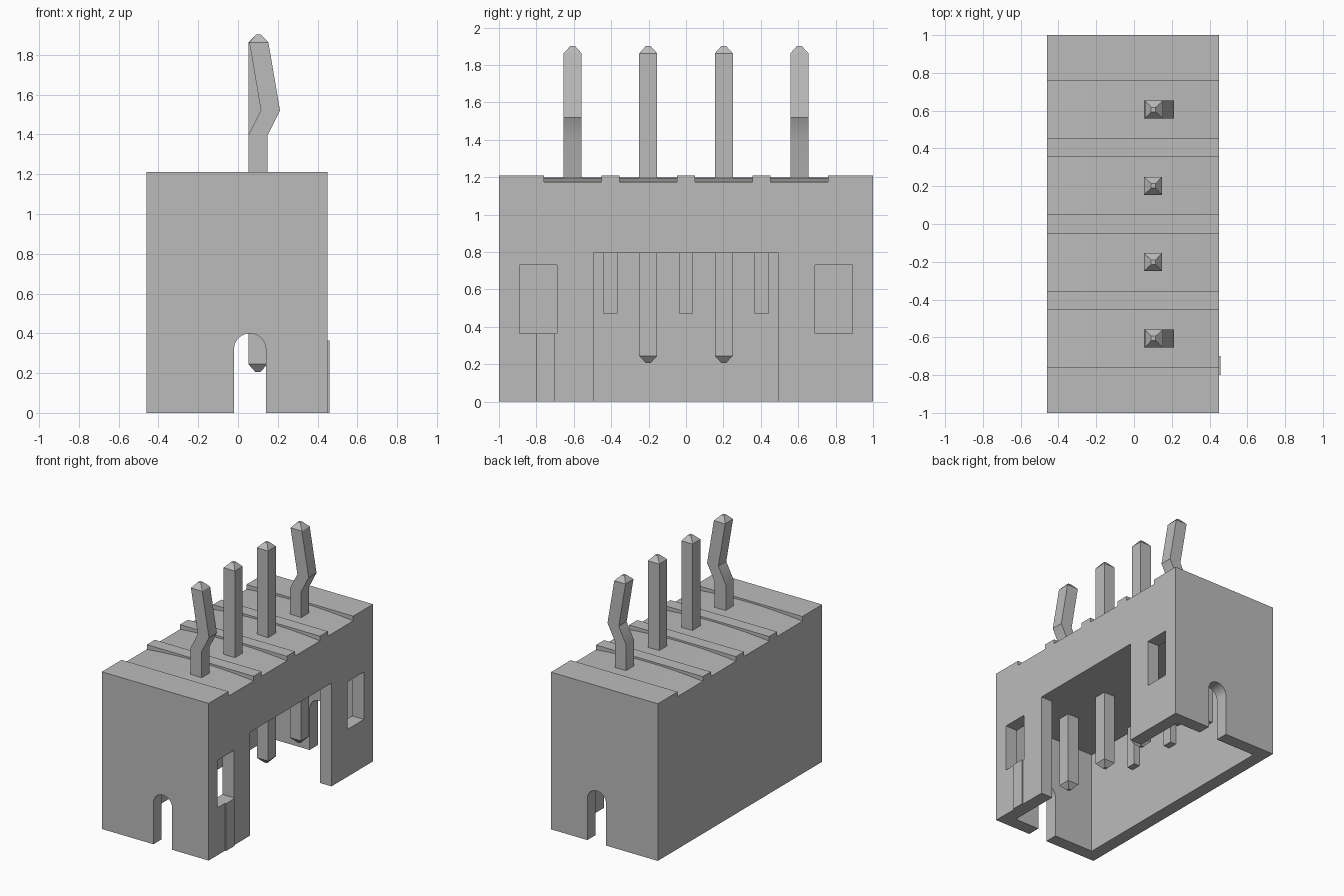
import bpy, bmesh, math

cube = bpy.data.objects.get("Cube")
if cube:
    bpy.data.objects.remove(cube, do_unlink=True)

grey = bpy.data.materials.new("plain grey")
grey.use_nodes = True
colour = (0.5, 0.5, 0.5, 1)
grey.diffuse_color = colour
grey.node_tree.nodes["Principled BSDF"].inputs["Base Color"].default_value = colour


def make_object(name, bm):
    bmesh.ops.recalc_face_normals(bm, faces=bm.faces)
    mesh = bpy.data.meshes.new(name)
    bm.to_mesh(mesh)
    bm.free()
    mesh.materials.append(grey)
    obj = bpy.data.objects.new(name, mesh)
    bpy.context.collection.objects.link(obj)
    return obj


def prism(name, profile, y0, y1):
    """Extrude an x-z outline along y."""
    bm = bmesh.new()
    face = bm.faces.new([bm.verts.new((x, y0, z)) for x, z in profile])
    moved = bmesh.ops.extrude_face_region(bm, geom=[face])["geom"]
    verts = [g for g in moved if isinstance(g, bmesh.types.BMVert)]
    bmesh.ops.translate(bm, verts=verts, vec=(0, y1 - y0, 0))
    return make_object(name, bm)


def box(name, x0, x1, y0, y1, z0, z1):
    return prism(name, [(x0, z0), (x1, z0), (x1, z1), (x0, z1)], y0, y1)


def select_only(obj):
    bpy.ops.object.select_all(action='DESELECT')
    obj.select_set(True)
    bpy.context.view_layer.objects.active = obj


def combine(target, tool, operation='DIFFERENCE'):
    tool.hide_render = True
    mod = target.modifiers.new("cut", 'BOOLEAN')
    mod.operation, mod.solver, mod.object = operation, 'EXACT', tool
    select_only(target)
    bpy.ops.object.modifier_apply(modifier=mod.name)
    bpy.data.objects.remove(tool, do_unlink=True)


def smooth(obj):
    select_only(obj)
    bpy.ops.object.shade_smooth_by_angle(angle=math.radians(30))


# Housing shell, open underneath
LEFT, RIGHT, TOP, CEILING, WALL = -0.46, 0.45, 1.21, 0.795, 0.1
housing = box("housing", LEFT, RIGHT, -1, 1, 0, TOP)
combine(housing, box("cavity", LEFT + WALL, RIGHT - WALL, -1 + WALL, 1 - WALL, -0.1, CEILING))

# Wide opening and two windows in the side wall
combine(housing, box("opening", 0.3, 0.6, -0.495, 0.495, -0.1, CEILING))
for y in (-0.79, 0.79):
    combine(housing, box("window", 0.3, 0.6, y - 0.1, y + 0.1, 0.365, 0.73))

# Round-topped slots through both end walls
arch = [(0.06 + 0.08 * math.cos(math.pi * i / 16), 0.32 + 0.08 * math.sin(math.pi * i / 16))
        for i in range(17)]
combine(housing, prism("end_slot", [(-0.02, -0.1), (0.14, -0.1)] + arch, -1.1, 1.1))

# Shallow grooves across the top with gently crowned floors
middle, half = (LEFT + RIGHT) / 2, (RIGHT - LEFT) / 2
crown = [(middle + half * t, 1.197 - 0.023 * t * t)
         for t in (i / 6 * 1.05 for i in range(-6, 7))]
for y in (-0.606, -0.202, 0.202, 0.606):
    combine(housing, prism("groove", crown + [(0.6, 1.4), (-0.6, 1.4)], y - 0.153, y + 0.153))
smooth(housing)

# Ribs on the inner wall and thin strip on the outer wall
for i, y in enumerate((-0.405, 0, 0.405)):
    box(f"inner_rib_{i + 1}", LEFT + WALL - 0.01, LEFT + WALL + 0.05,
        y - 0.038, y + 0.038, 0.47, CEILING + 0.01)
box("outer_strip", RIGHT - 0.005, RIGHT + 0.009, -0.8, -0.7, 0, 0.365)


def pin(name, y, bent):
    """Square pin lofted through (x centre, z, half width) rings."""
    rings = [(0.1, 0.205, 0.012), (0.1, 0.245, 0.048)]
    if bent:
        rings += [(0.1, 1.395, 0.048), (0.163, 1.52, 0.048)]
    rings += [(0.105 if bent else 0.1, 1.862, 0.048), (0.103, 1.902, 0.012)]
    bm = bmesh.new()
    loops = [[bm.verts.new((x + sx * r, y + sy * r, z))
              for sx, sy in ((-1, -1), (1, -1), (1, 1), (-1, 1))] for x, z, r in rings]
    for low, high in zip(loops, loops[1:]):
        for i in range(4):
            j = (i + 1) % 4
            bm.faces.new((low[i], low[j], high[j], high[i]))
    bm.faces.new(loops[0])
    bm.faces.new(loops[-1])
    smooth(make_object(name, bm))


# Four contact pins, the outer two kinked
for i, y in enumerate((-0.606, -0.202, 0.202, 0.606)):
    pin(f"contact_pin_{i + 1}", y, abs(y) > 0.4)
